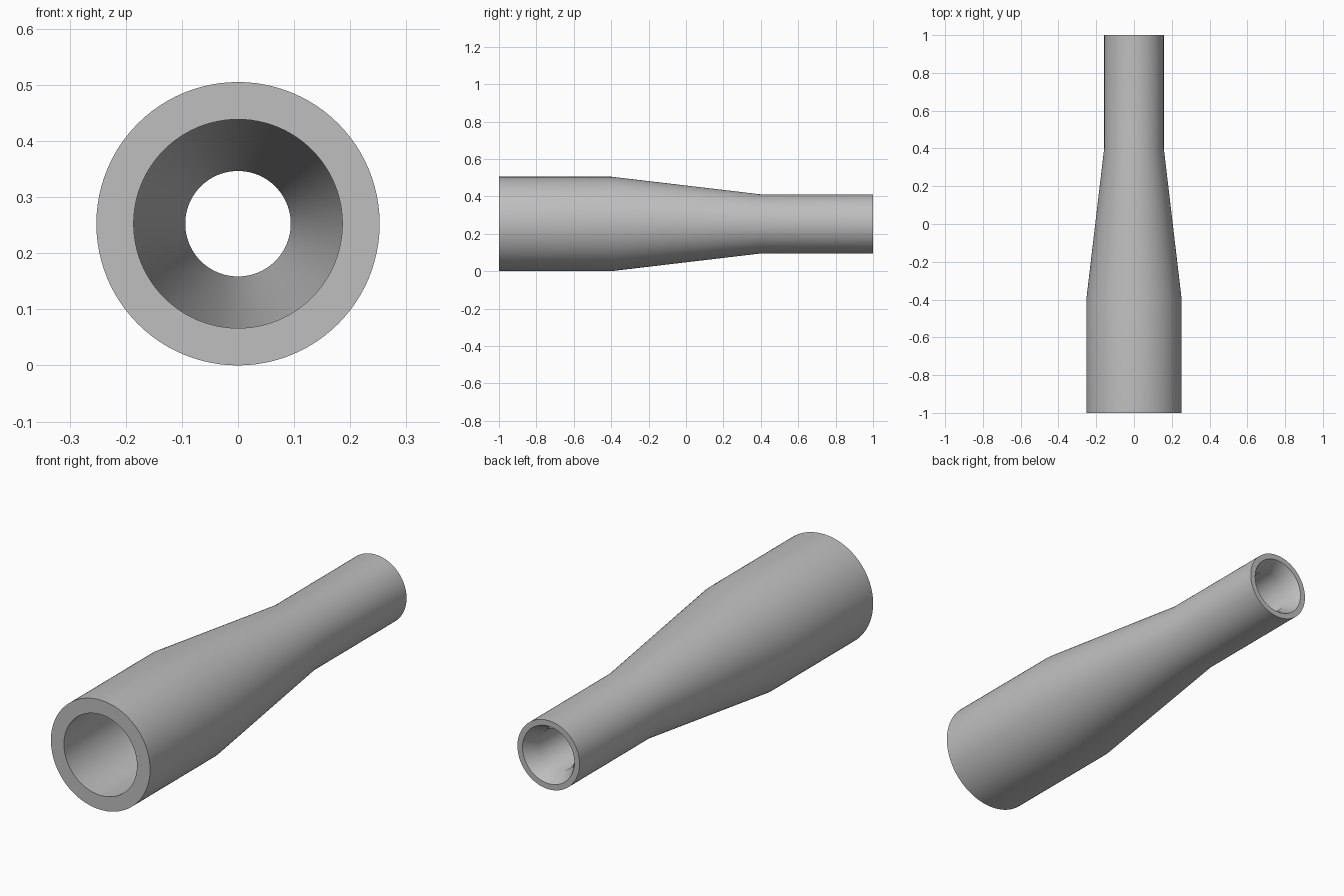
import bpy
import bmesh
import math
from mathutils import Vector

cube = bpy.data.objects.get("Cube")
if cube:
    bpy.data.objects.remove(cube, do_unlink=True)

SIDES = 96
WIDE, NARROW = 0.2525, 0.158      # outer radii
BORE_WIDE, BORE_NARROW = 0.186, 0.094
FLARE, FLARE_DEPTH = 0.132, 0.065  # countersink at the narrow end

# Closed wall section as (radius, y): outside front to back, then the bore
section = [
    (WIDE, -1), (WIDE, -0.4), (NARROW, 0.4), (NARROW, 1),
    (FLARE, 1), (BORE_NARROW, 1 - FLARE_DEPTH),
    (BORE_NARROW, 0.4), (BORE_WIDE, -0.4), (BORE_WIDE, -1),
]

# Plain grey material
grey = bpy.data.materials.new("plain_grey")
grey.use_nodes = True
colour = (0.52, 0.52, 0.52, 1)
grey.diffuse_color = colour
grey.node_tree.nodes["Principled BSDF"].inputs["Base Color"].default_value = colour

# Tapered tube: revolve the section around the y axis
bm = bmesh.new()
verts = [bm.verts.new((r, y, 0)) for r, y in section]
edges = [bm.edges.new((a, b)) for a, b in zip(verts, verts[1:] + verts[:1])]
bmesh.ops.spin(bm, geom=verts + edges, cent=Vector(), axis=Vector((0, 1, 0)),
               angle=math.tau, steps=SIDES, use_merge=False)
bmesh.ops.remove_doubles(bm, verts=bm.verts[:], dist=0.0005)
bmesh.ops.recalc_face_normals(bm, faces=bm.faces[:])
mesh = bpy.data.meshes.new("tapered_tube")
bm.to_mesh(mesh)
bm.free()

tube = bpy.data.objects.new("tapered_tube", mesh)
tube.location.z = WIDE
mesh.materials.append(grey)
bpy.context.collection.objects.link(tube)

# Smooth walls, crisp end rims
bpy.ops.object.select_all(action='DESELECT')
tube.select_set(True)
bpy.context.view_layer.objects.active = tube
bpy.ops.object.shade_smooth_by_angle(angle=math.radians(40))
